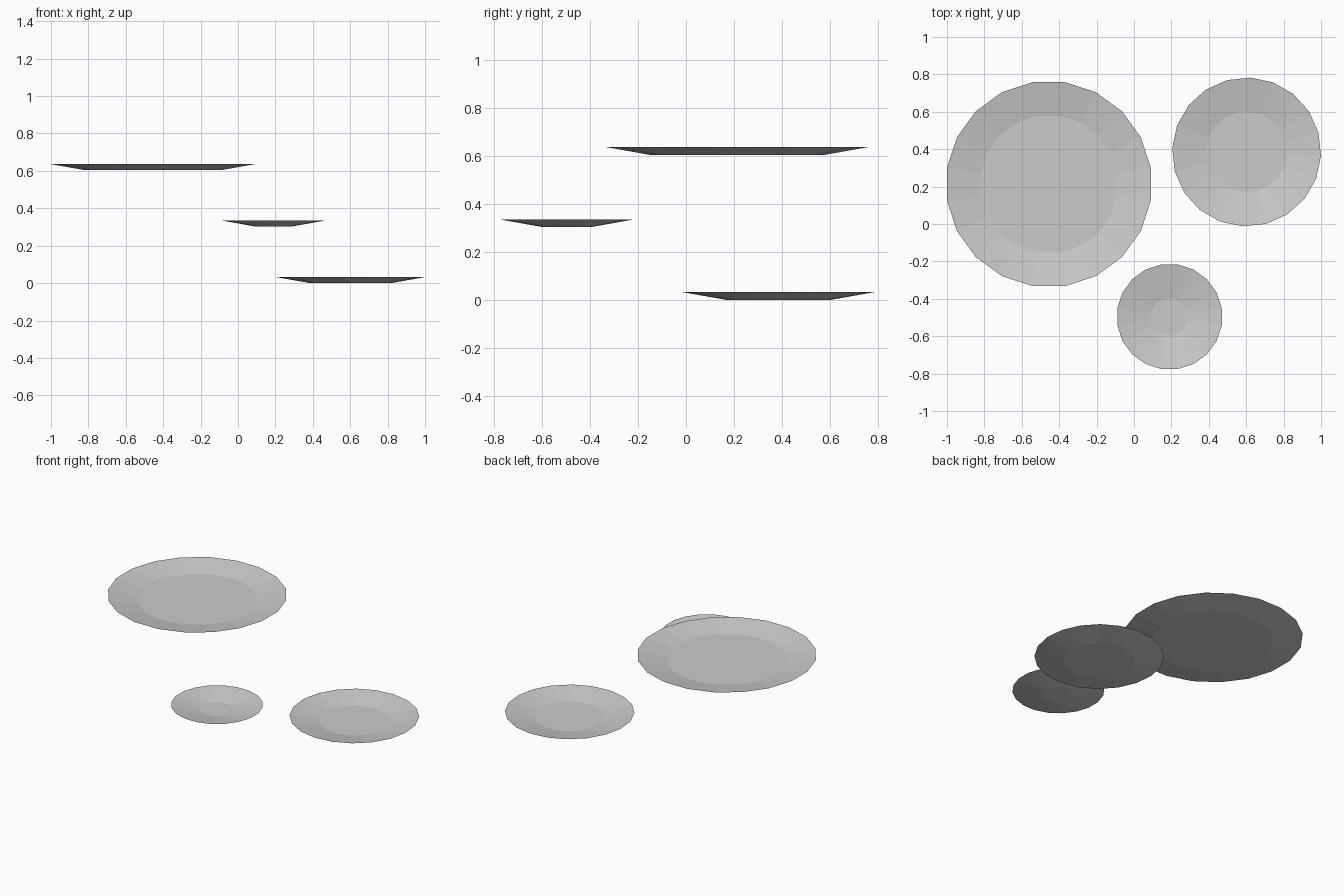
import bpy, bmesh
from math import cos, sin, radians, tau

if "Cube" in bpy.data.objects:
    bpy.data.objects.remove(bpy.data.objects["Cube"])

SIDES = 20
RIM_WIDTH = 0.182
RIM_HEIGHT = 0.032


def dish(name, x, y, z, radius, turn):
    """Shallow open dish: flat floor disc with a sloping rim."""
    bm = bmesh.new()

    def ring(r, h):
        return [bm.verts.new((r * cos(radians(turn) + tau * i / SIDES),
                              r * sin(radians(turn) + tau * i / SIDES), h))
                for i in range(SIDES)]

    floor = ring(radius - RIM_WIDTH, 0)
    rim = ring(radius, RIM_HEIGHT)
    bm.faces.new(floor)
    for i in range(SIDES):
        j = (i + 1) % SIDES
        bm.faces.new((floor[i], rim[i], rim[j], floor[j]))
    mesh = bpy.data.meshes.new(name)
    bm.to_mesh(mesh)
    bm.free()
    obj = bpy.data.objects.new(name, mesh)
    obj.location = (x, y, z)
    bpy.context.collection.objects.link(obj)


# Three dishes at rising heights
dish("low_dish", 0.602, 0.385, 0.0, 0.398, 15)
dish("middle_dish", 0.19, -0.496, 0.303, 0.283, 9)
dish("high_dish", -0.455, 0.213, 0.604, 0.552, 9)
